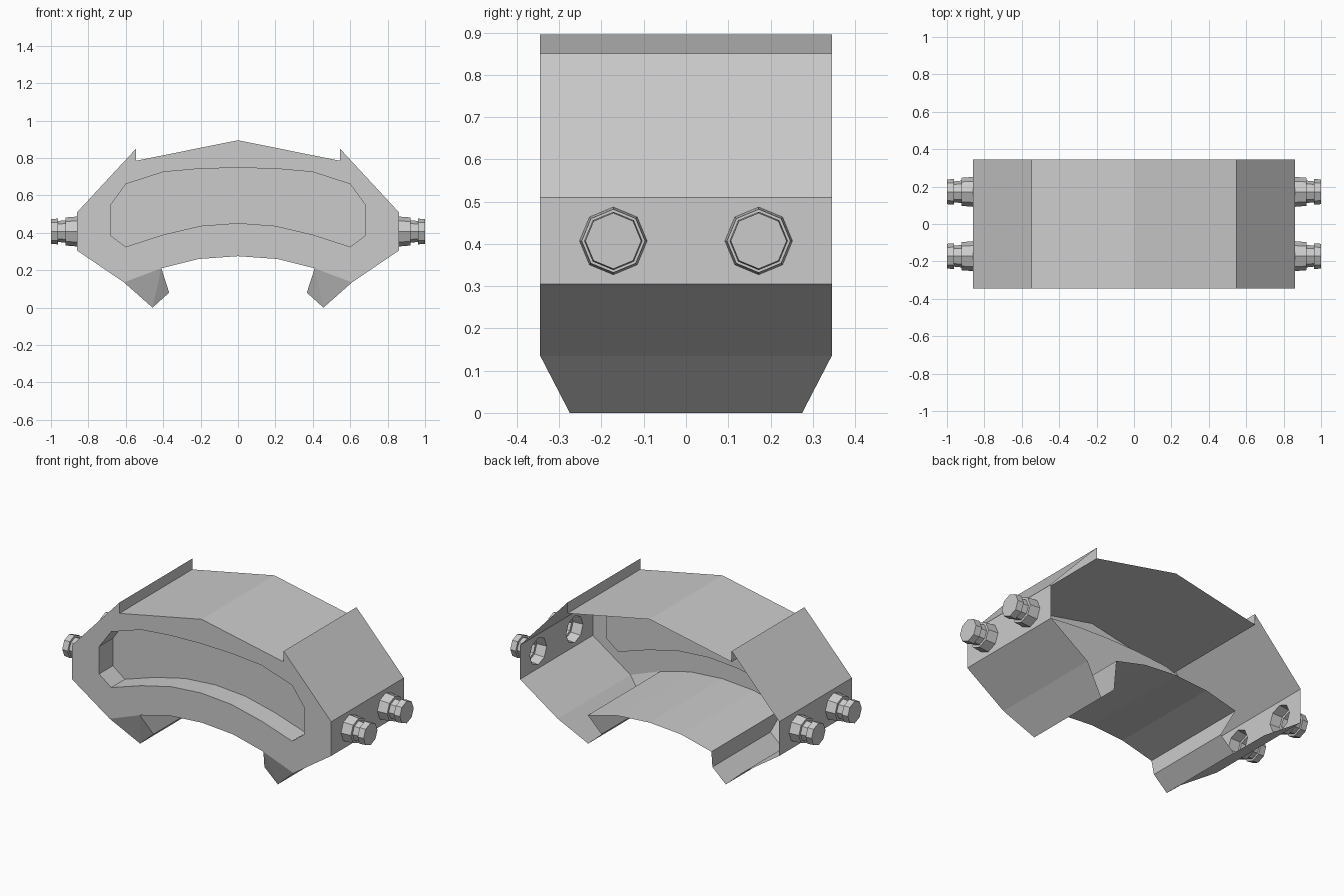
import bpy, bmesh, math
from mathutils import Vector

if "Cube" in bpy.data.objects:
    bpy.data.objects.remove(bpy.data.objects["Cube"])

D = 0.345          # half depth
TIP = 0.275        # half depth at the foot tips
RECESS = 0.13      # depth of the front pocket
BOLT_Y, BOLT_Z, BOLT_R = 0.172, 0.407, 0.08


def mirror_profile(half):
    """Right half listed from top centre to bottom centre -> closed loop."""
    return half + [(-x, z) for x, z in reversed(half[1:-1])]


def octagon(x, y, z, r):
    return [(x, y + r * math.sin(i * math.pi / 4), z + r * math.cos(i * math.pi / 4))
            for i in range(8)]


def add_loop(bm, pts):
    vs = [bm.verts.new(p) for p in pts]
    return vs


def loop_edges(bm, vs):
    out = []
    for a, b in zip(vs, vs[1:] + vs[:1]):
        out.append(bm.edges.get((a, b)) or bm.edges.new((a, b)))
    return out


def bridge(bm, a, b, skip=()):
    n = len(a)
    for i in range(n):
        if i not in skip:
            j = (i + 1) % n
            bm.faces.new((a[i], a[j], b[j], b[i]))


def finish(bm, name):
    bmesh.ops.recalc_face_normals(bm, faces=bm.faces[:])
    me = bpy.data.meshes.new(name)
    bm.to_mesh(me)
    bm.free()
    ob = bpy.data.objects.new(name, me)
    bpy.context.collection.objects.link(ob)
    return ob


# Body shell: extruded profile, closed at the front, open at the back
outer = mirror_profile([(0, .895), (.545, .785), (.545, .85), (.86, .51), (.86, .305),
                        (.61, .135), (.41, .21), (.21, .26), (0, .275)])
pocket = mirror_profile([(0, .748), (.21, .742), (.4, .725), (.6, .66), (.68, .55),
                         (.68, .385), (.6, .325), (.4, .39), (.2, .437), (0, .452)])
bm = bmesh.new()
front = add_loop(bm, [(x, -D, z) for x, z in outer])
back = add_loop(bm, [(x, D, z) for x, z in outer])
n = len(outer)
walls, feet = (3, n - 4 - 0), (5, n - 6)
walls = (3, n - 4)
bridge(bm, front, back, skip=walls + feet)

# Front face with pocket
rim = add_loop(bm, [(x, -D, z) for x, z in pocket])
floor = add_loop(bm, [(x, -D + RECESS, z) for x, z in pocket])
bmesh.ops.triangle_fill(bm, use_beauty=True, normal=Vector((0, -1, 0)),
                        edges=loop_edges(bm, front) + loop_edges(bm, rim))
bridge(bm, rim, floor)
bm.faces.new(floor)

# End walls with bolt holes
for i in walls:
    j = i + 1
    edges = loop_edges(bm, [front[i], front[j], back[j], back[i]])
    x = front[i].co.x
    for s in (-1, 1):
        edges += loop_edges(bm, add_loop(bm, octagon(x, s * BOLT_Y, BOLT_Z, BOLT_R)))
    bmesh.ops.triangle_fill(bm, use_beauty=True, edges=edges,
                            normal=Vector((math.copysign(1, x), 0, 0)))

# Tapered feet, open at the back
for side, a, b in ((1, 5, 6), (-1, n - 5, n - 6)):
    tf, tb, hf, hb = add_loop(bm, [(side * .457, -TIP, 0), (side * .457, TIP, 0),
                                   (side * .368, -TIP, .08), (side * .368, TIP, .08)])
    bm.faces.new((front[a], back[a], tb, tf))
    bm.faces.new((tf, tb, hb, hf))
    bm.faces.new((hf, hb, back[b], front[b]))
    bm.faces.new((front[a], tf, front[b]))
    bm.faces.new((front[b], tf, hf))
finish(bm, "caliper_body")

# Bolts: stepped octagonal turnings, hollow towards the inside
steps = [(.86, BOLT_R), (.922, .075), (.922, .06), (.962, .056), (.962, .069), (1.0, .066)]
for sx in (1, -1):
    for sy in (1, -1):
        bm = bmesh.new()
        rings = [add_loop(bm, octagon(sx * x, sy * BOLT_Y, BOLT_Z, r)) for x, r in steps]
        for a, b in zip(rings, rings[1:]):
            bridge(bm, a, b)
        bm.faces.new(rings[-1])
        finish(bm, "bolt_%s_%s" % ("right" if sx > 0 else "left", "back" if sy > 0 else "front"))
